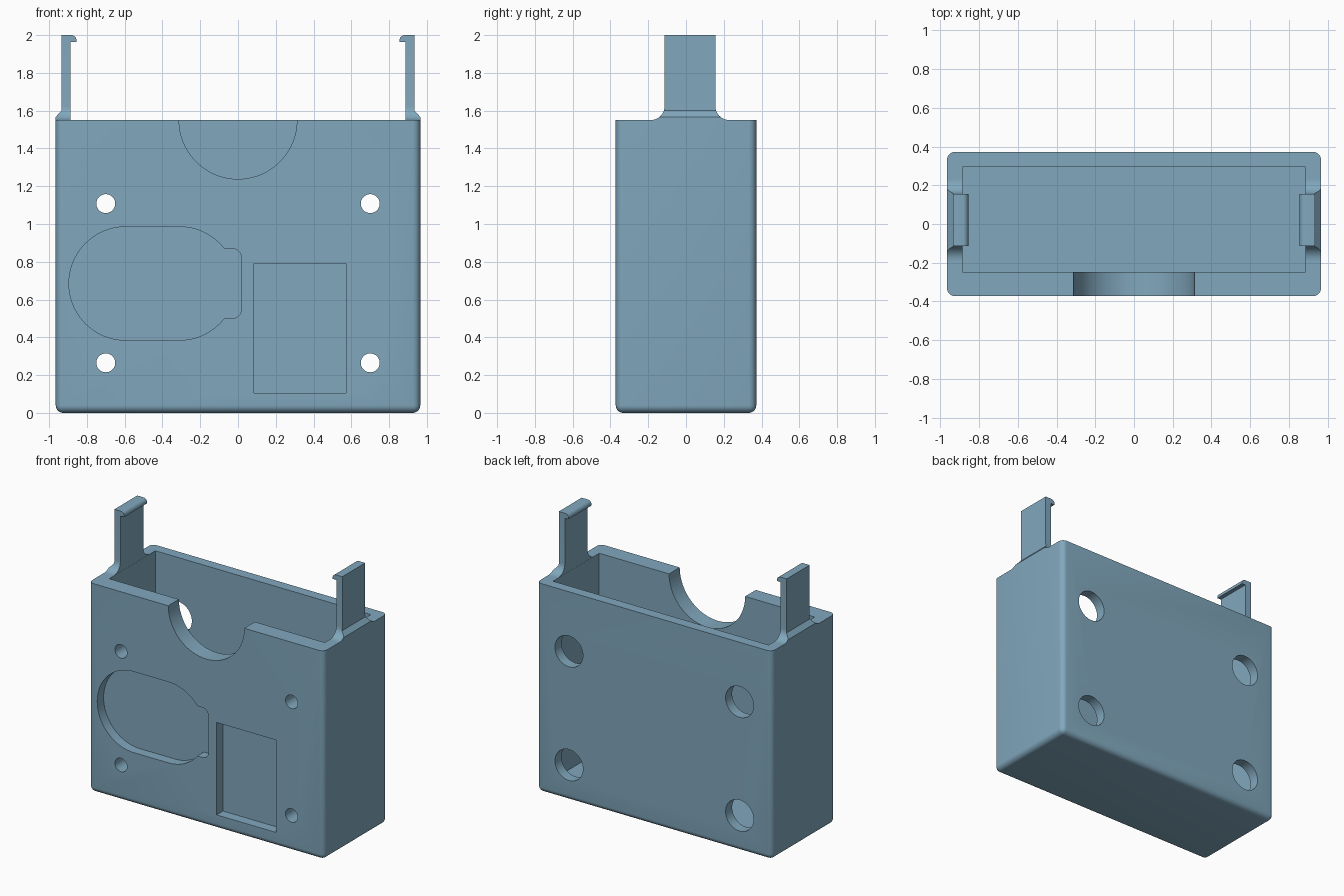
import bpy, bmesh, math
from mathutils import Vector

if "Cube" in bpy.data.objects:
    bpy.data.objects.remove(bpy.data.objects["Cube"])

blue = bpy.data.materials.new("dusty_blue")
blue.diffuse_color = (0.22, 0.39, 0.51, 1)
blue.use_nodes = True
blue.node_tree.nodes["Principled BSDF"].inputs["Base Color"].default_value = blue.diffuse_color


def finish(name, bm):
    bmesh.ops.recalc_face_normals(bm, faces=bm.faces)
    me = bpy.data.meshes.new(name)
    bm.to_mesh(me)
    bm.free()
    me.materials.append(blue)
    ob = bpy.data.objects.new(name, me)
    bpy.context.collection.objects.link(ob)
    return ob


def prism(name, pts, axis, lo, hi):
    """Extrude a 2D outline along axis: 'y' takes (x, z), 'x' takes (y, z)."""
    bm = bmesh.new()
    place = (lambda a, b: (a, lo, b)) if axis == 'y' else (lambda a, b: (lo, a, b))
    face = bm.faces.new([bm.verts.new(place(*p)) for p in pts])
    new = bmesh.ops.extrude_face_region(bm, geom=[face])["geom"]
    step = Vector((0, hi - lo, 0)) if axis == 'y' else Vector((hi - lo, 0, 0))
    bmesh.ops.translate(bm, vec=step, verts=[v for v in new if isinstance(v, bmesh.types.BMVert)])
    return finish(name, bm)


def arc(cx, cz, r, a0, a1, n=16):
    return [(cx + r * math.cos(math.radians(a0 + (a1 - a0) * i / n)),
             cz + r * math.sin(math.radians(a0 + (a1 - a0) * i / n))) for i in range(n + 1)]


def rect(a0, a1, b0, b1):
    return [(a0, b0), (a1, b0), (a1, b1), (a0, b1)]


def boolean(ob, tool, op='DIFFERENCE'):
    mod = ob.modifiers.new("cut", 'BOOLEAN')
    mod.operation, mod.object, mod.solver = op, tool, 'EXACT'
    bpy.context.view_layer.objects.active = ob
    bpy.ops.object.modifier_apply(modifier=mod.name)
    bpy.data.objects.remove(tool)


def smooth(ob):
    bpy.ops.object.select_all(action='DESELECT')
    ob.select_set(True)
    bpy.context.view_layer.objects.active = ob
    bpy.ops.object.shade_smooth_by_angle(angle=math.radians(30))


# Case body: block rounded on the vertical and bottom edges
W, D, H = 0.965, 0.372, 1.55
bm = bmesh.new()
bmesh.ops.create_cube(bm, size=1)
for v in bm.verts:
    v.co = (v.co.x * 2 * W, v.co.y * 2 * D, (v.co.z + 0.5) * H)
edges = [e for e in bm.edges if min(v.co.z for v in e.verts) < 0.1]
bmesh.ops.bevel(bm, geom=edges, offset=0.04, segments=6, profile=0.5, affect='EDGES')
case = finish("case_body", bm)

# Inner cavity, open at the top
boolean(case, prism("cavity", rect(-0.885, 0.885, 0.08, 1.8), 'y', -0.247, 0.295))

# Half-round notch in the front wall
boolean(case, prism("notch", arc(0, H, 0.312, 0, 360, 96)[:-1], 'y', -0.5, -0.2))

# Screw holes: narrow in front, wide access holes at the back
for x in (-0.70, 0.70):
    for z in (0.265, 1.108):
        boolean(case, prism("screw_hole", arc(x, z, 0.05, 0, 360, 40)[:-1], 'y', -0.5, -0.2))
        boolean(case, prism("access_hole", arc(x, z, 0.115, 0, 360, 56)[:-1], 'y', 0.2, 0.5))

# Front recesses: rectangle, and rounded slot with a side tab
POCKET = -D + 0.075
boolean(case, prism("label_recess", rect(0.085, 0.572, 0.105, 0.79), 'y', -0.5, POCKET))
cz, r, t = 0.685, 0.30, 38
outline = (arc(-0.595, cz, r, 90, 270, 40) + arc(-0.31, cz, r, 270, 360 - t, 16)
           + arc(-0.032, cz - 0.135, 0.05, -90, 0, 8) + arc(-0.032, cz + 0.135, 0.05, 0, 90, 8)
           + arc(-0.31, cz, r, t, 90, 16))
boolean(case, prism("slot_recess", outline, 'y', -0.5, POCKET))
smooth(case)

# Snap clips: hooked side profile trimmed by a flared front profile
Y0, Y1, F = -0.113, 0.155, 0.075
flare = ([(Y0 - F, H - 0.01), (Y1 + F, H - 0.01)] + arc(Y1 + F, H + F, F, 270, 180, 10)
         + [(Y1, 2.1), (Y0, 2.1)] + arc(Y0 - F, H + F, F, 0, -90, 10))
for side, label in ((-1, "left"), (1, "right")):
    hook = [(0.965, H - 0.01), (0.965, 1.567), (0.935, 1.6), (0.935, 2.0)]
    hook += arc(0.883, 1.972, 0.028, 90, 180, 8)
    hook += [(0.855, 1.963), (0.886, 1.963), (0.886, H - 0.01)]
    clip = prism(label + "_clip", [(side * x, z) for x, z in hook], 'y', -0.3, 0.3)
    boolean(clip, prism("flare", flare, 'x', side * 0.8, side * 1.1), 'INTERSECT')
    smooth(clip)
